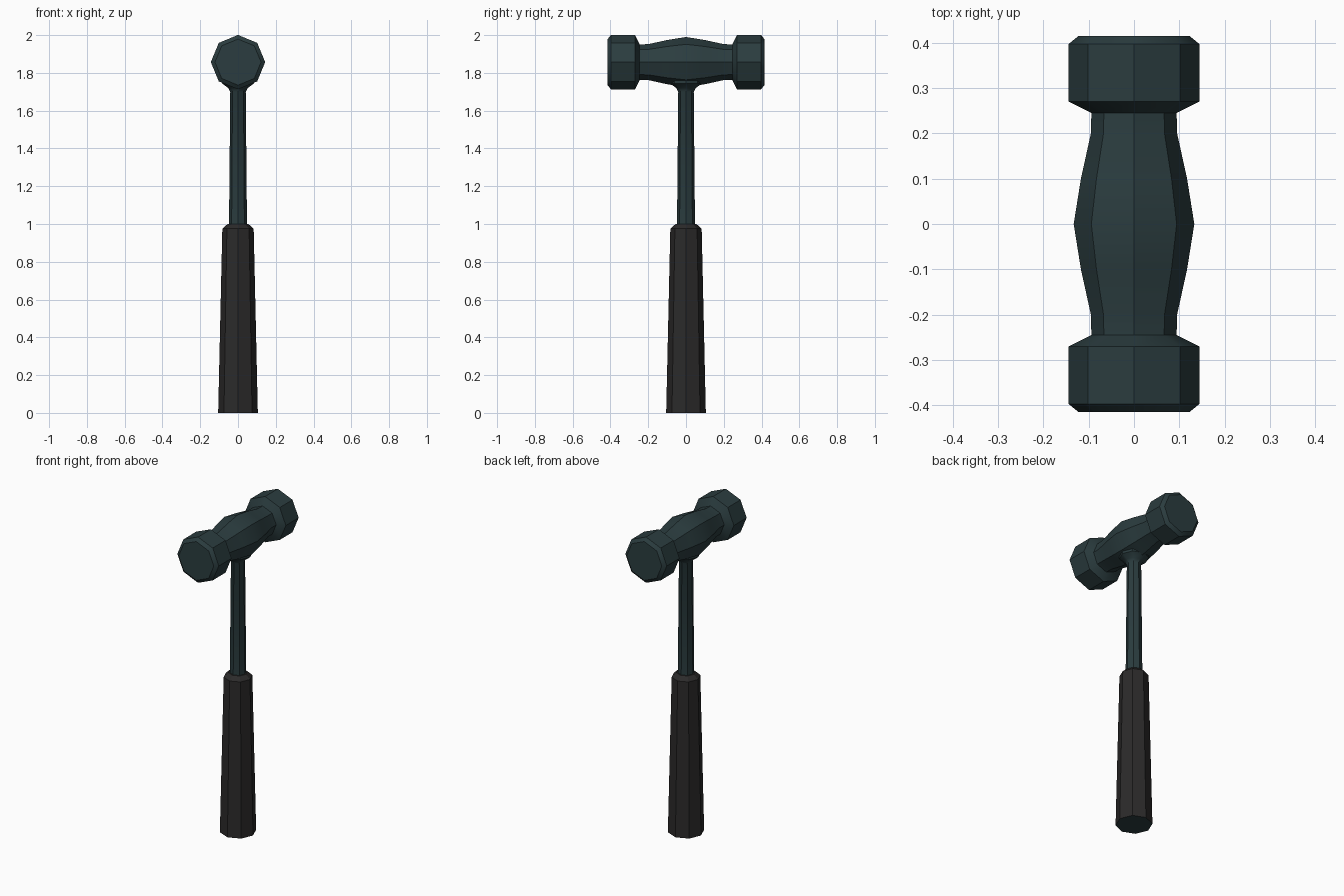
import bpy, bmesh
from math import cos, sin, pi, radians
from mathutils import Matrix, Vector

if "Cube" in bpy.data.objects:
    bpy.data.objects.remove(bpy.data.objects["Cube"])

SIDES = 8


def material(name, rgb):
    m = bpy.data.materials.new(name)
    m.diffuse_color = (*rgb, 1)
    m.use_nodes = True
    m.node_tree.nodes["Principled BSDF"].inputs["Base Color"].default_value = m.diffuse_color
    return m


steel = material("dark_steel", (0.024, 0.046, 0.050))
rubber = material("black_rubber", (0.024, 0.023, 0.023))


def lathe(name, profile, mats, matrix=Matrix()):
    """Octagonal solid from (height, radius) rings along local z, capped at both ends."""
    bm = bmesh.new()
    rings = [[bm.verts.new((r * cos(2 * pi * i / SIDES), r * sin(2 * pi * i / SIDES), h))
              for i in range(SIDES)] for h, r in profile]
    for a, b in zip(rings, rings[1:]):
        for i in range(SIDES):
            j = (i + 1) % SIDES
            bm.faces.new((a[i], a[j], b[j], b[i]))
    bottom = bm.faces.new(rings[0][::-1])
    bottom.material_index = len(mats) - 1
    bm.faces.new(rings[-1])
    bm.transform(matrix)
    bmesh.ops.recalc_face_normals(bm, faces=bm.faces)
    mesh = bpy.data.meshes.new(name)
    bm.to_mesh(mesh)
    bm.free()
    for m in mats:
        mesh.materials.append(m)
    obj = bpy.data.objects.new(name, mesh)
    bpy.context.collection.objects.link(obj)
    bpy.ops.object.select_all(action='DESELECT')
    obj.select_set(True)
    bpy.context.view_layer.objects.active = obj
    bpy.ops.object.shade_smooth_by_angle(angle=radians(30))
    return obj


# Double-faced head: half profile mirrored about the centre, laid along y
half = [(0.0, 0.133), (0.10, 0.117), (0.20, 0.095), (0.245, 0.094),
        (0.27, 0.144), (0.397, 0.144), (0.415, 0.122)]
head_profile = [(-h, r) for h, r in half[:0:-1]] + half
lathe("hammer_head", head_profile, [steel],
      Matrix.Translation(Vector((0, 0, 1.857))) @ Matrix.Rotation(pi / 2, 4, 'X'))

# Shaft flaring into the underside of the head
lathe("shaft", [(0.95, 0.048), (1.70, 0.041), (1.72, 0.052), (1.745, 0.085), (1.80, 0.088)],
      [steel])

# Tapered grip with a chamfered top and a steel butt face
lathe("grip", [(0.0, 0.105), (0.975, 0.083), (1.0, 0.055)], [rubber, steel])
